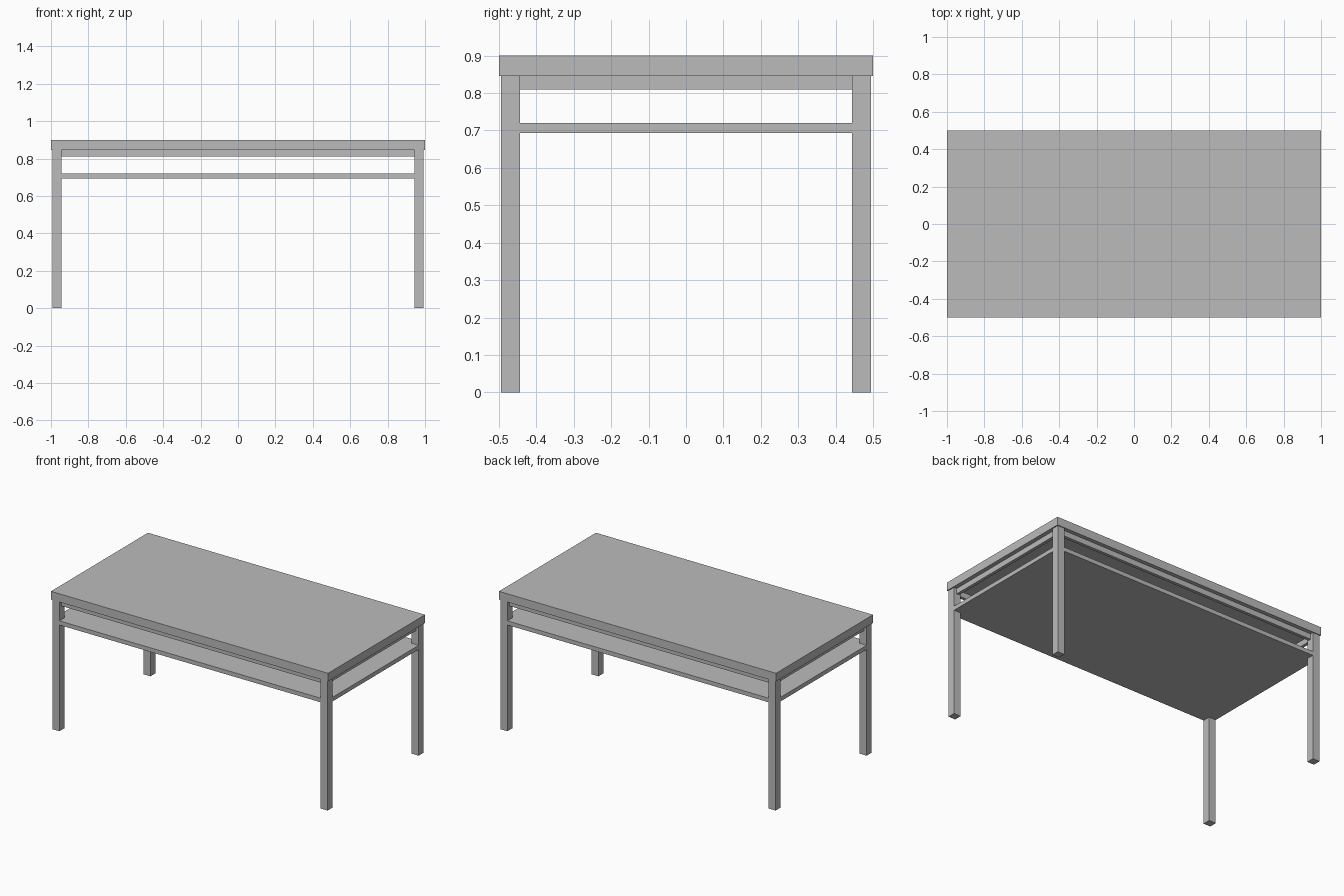
import bpy

cube = bpy.data.objects.get("Cube")
if cube:
    bpy.data.objects.remove(cube, do_unlink=True)

grey = bpy.data.materials.new("plain_grey")
grey.use_nodes = True
color = (0.5, 0.5, 0.5, 1)
grey.diffuse_color = color
grey.node_tree.nodes["Principled BSDF"].inputs["Base Color"].default_value = color


def box(name, x, y, z):
    """Box from (low, high) ranges along each axis."""
    ranges = (x, y, z)
    bpy.ops.mesh.primitive_cube_add(size=1, location=[(a + b) / 2 for a, b in ranges])
    obj = bpy.context.object
    obj.name = name
    obj.scale = [b - a for a, b in ranges]
    bpy.ops.object.transform_apply(location=False, rotation=False, scale=True)
    obj.data.materials.append(grey)
    return obj


def span(side, inner, outer):
    return tuple(sorted((side * inner, side * outer)))


# Leg footprint and heights
LEG_X, LEG_Y = (0.943, 0.993), (0.444, 0.494)
TOP, UNDER, APRON = 0.9, 0.846, 0.81
SHELF = (0.693, 0.72)
INSET, RAIL = 0.02, 0.02

box("table_top", (-1, 1), (-0.5, 0.5), (UNDER, TOP))

# Four square legs
for sx, side in ((-1, "right"), (1, "left")):
    for sy, end in ((-1, "front"), (1, "back")):
        box(f"{end}_{side}_leg", span(sx, *LEG_X), span(sy, *LEG_Y), (0, UNDER))

# Apron rails between the legs
for s, end, side in ((-1, "front", "right"), (1, "back", "left")):
    y = LEG_Y[1] - INSET
    x = LEG_X[1] - INSET
    box(f"{end}_apron", (-LEG_X[0], LEG_X[0]), span(s, y - RAIL, y), (APRON, UNDER))
    box(f"{side}_apron", span(s, x - RAIL, x), (-LEG_Y[0], LEG_Y[0]), (APRON, UNDER))

# Shelf with corners notched around the legs
box("shelf", (-LEG_X[0], LEG_X[0]), (-LEG_Y[1], LEG_Y[1]), SHELF)
for s, side in ((-1, "right"), (1, "left")):
    box(f"shelf_{side}_edge", span(s, *LEG_X), (-LEG_Y[0], LEG_Y[0]), SHELF)
